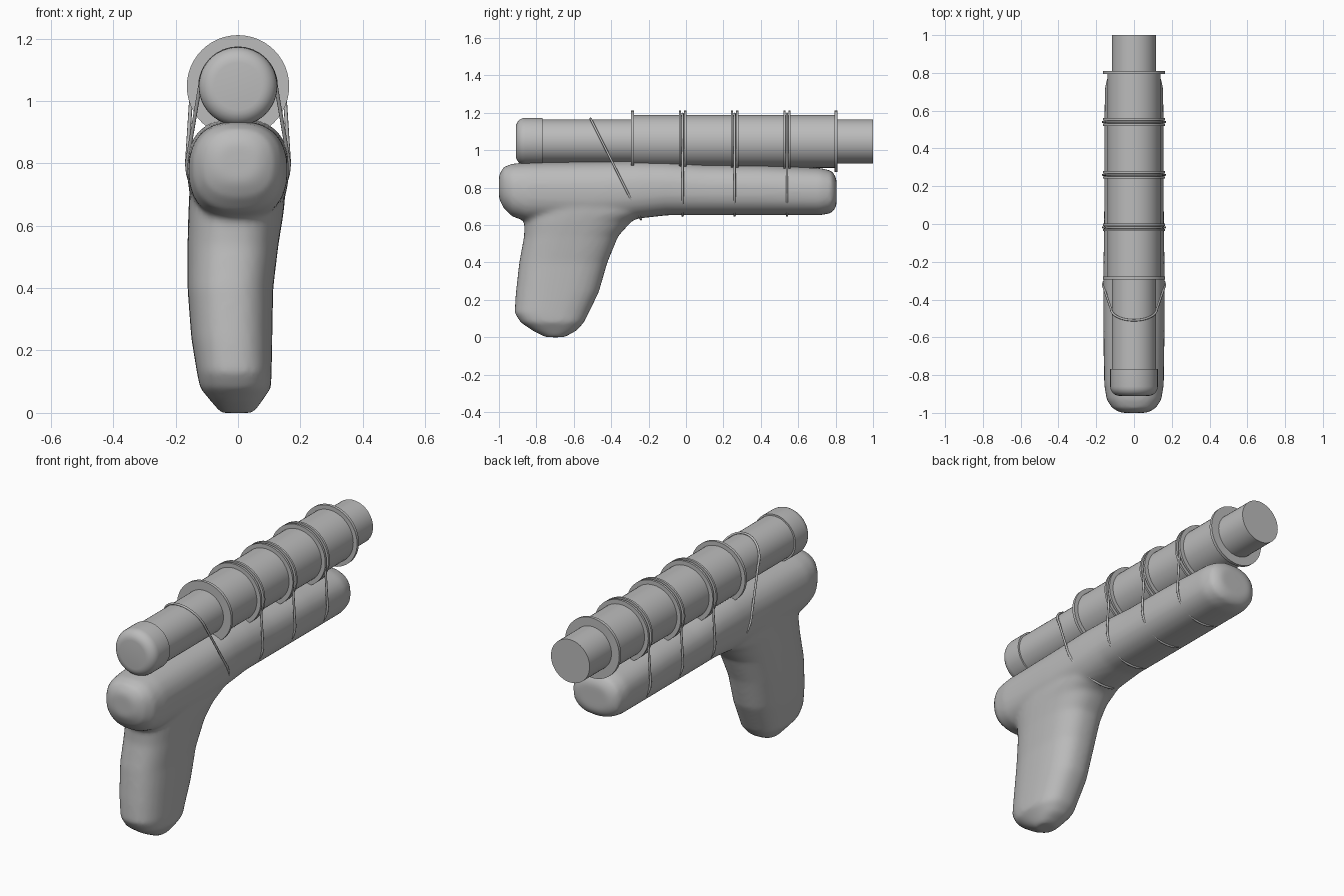
import bpy
import bmesh
from math import cos, sin, pi, tau, copysign

cube = bpy.data.objects.get("Cube")
if cube:
    bpy.data.objects.remove(cube, do_unlink=True)

grey = bpy.data.materials.new("plain_grey")
grey.use_nodes = True
colour = (0.5, 0.5, 0.5, 1)
grey.diffuse_color = colour
grey.node_tree.nodes["Principled BSDF"].inputs["Base Color"].default_value = colour

AXIS_Z = 1.047  # height of the barrel axis


def link(name, data):
    obj = bpy.data.objects.new(name, data)
    bpy.context.collection.objects.link(obj)
    data.materials.append(grey)
    return obj


def smooth(obj, angle):
    bpy.ops.object.select_all(action='DESELECT')
    obj.select_set(True)
    bpy.context.view_layer.objects.active = obj
    bpy.ops.object.shade_smooth_by_angle(angle=angle)


def skin(bm, rings):
    """Bridge a list of equal point loops and close both ends."""
    loops = [[bm.verts.new(p) for p in ring] for ring in rings]
    n = len(loops[0])
    for a, b in zip(loops, loops[1:]):
        for i in range(n):
            j = (i + 1) % n
            bm.faces.new((a[i], a[j], b[j], b[i]))
    bm.faces.new(loops[0][::-1])
    bm.faces.new(loops[-1])


def finish(name, bm):
    bmesh.ops.recalc_face_normals(bm, faces=bm.faces)
    mesh = bpy.data.meshes.new(name)
    bm.to_mesh(mesh)
    bm.free()
    return link(name, mesh)


def turned(name, profile, sides=48):
    """Turn (y, radius) pairs around the barrel axis."""
    bm = bmesh.new()
    skin(bm, [[(r * cos(tau * i / sides), y, AXIS_Z + r * sin(tau * i / sides))
               for i in range(sides)] for y, r in profile])
    smooth(finish(name, bm), 0.7)


def oval(u0, u1, v0, v1, power, sides=32):
    """Rounded-box outline filling the given bounds."""
    pts = []
    for i in range(sides):
        c, s = cos(tau * i / sides), sin(tau * i / sides)
        pts.append(((u0 + u1) / 2 + (u1 - u0) / 2 * copysign(abs(c) ** (2 / power), c),
                    (v0 + v1) / 2 + (v1 - v0) / 2 * copysign(abs(s) ** (2 / power), s)))
    return pts


# Barrel, sleeve and rounded end cap
turned("barrel", [(-0.85, 0.117), (1.0, 0.117)])
turned("sleeve", [(-0.285, 0.141), (0.8, 0.141)])
cap = [(-0.91 + 0.05 * (1 - sin(t * pi / 12)), 0.076 + 0.05 * cos(t * pi / 12))
       for t in range(6, -1, -1)]
turned("end_cap", cap + [(-0.768, 0.126)])

# Collars: one at each sleeve end, pairs where the wires pass
for y in (-0.285, 0.803):
    turned("end_collar", [(y - 0.008, 0.164), (y + 0.008, 0.164)])
WIRE_Y = (-0.018, 0.26, 0.54)
for y in WIRE_Y:
    for side in (-1, 1):
        c = y + side * 0.014
        turned("wire_collar", [(c - 0.006, 0.164), (c + 0.006, 0.164)])

# Carved stock with grip: two lofts fused into one smooth body
STOCK = [  # y, bottom, top, half width
    (-1.0, 0.74, 0.87, 0.07), (-0.975, 0.69, 0.91, 0.115),
    (-0.93, 0.645, 0.928, 0.145), (-0.85, 0.62, 0.935, 0.158),
    (-0.5, 0.61, 0.94, 0.163), (-0.25, 0.635, 0.945, 0.163),
    (-0.1, 0.652, 0.94, 0.16), (0.1, 0.652, 0.925, 0.158),
    (0.4, 0.652, 0.92, 0.158), (0.72, 0.652, 0.905, 0.155),
    (0.78, 0.665, 0.89, 0.14), (0.805, 0.70, 0.85, 0.10)]
GRIP = [  # z, front y, back y, right x, left x
    (0.0, -0.75, -0.65, -0.055, 0.05), (0.035, -0.82, -0.585, -0.085, 0.075),
    (0.08, -0.885, -0.545, -0.122, 0.106), (0.13, -0.917, -0.52, -0.132, 0.108),
    (0.24, -0.91, -0.466, -0.15, 0.11), (0.4, -0.892, -0.42, -0.162, 0.113),
    (0.54, -0.866, -0.362, -0.162, 0.13), (0.62, -0.865, -0.29, -0.16, 0.143),
    (0.67, -0.87, -0.18, -0.158, 0.15), (0.8, -0.88, -0.15, -0.15, 0.15)]
bm = bmesh.new()
skin(bm, [[(x, y, z) for x, z in oval(-w, w, lo, hi, 2.4)] for y, lo, hi, w in STOCK])
skin(bm, [[(x, y, z) for x, y in oval(x0, x1, y0, y1, 2.5)] for z, y0, y1, x0, x1 in GRIP])
stock = finish("stock_and_grip", bm)
smooth(stock, pi)
fuse = stock.modifiers.new("fuse", 'REMESH')
fuse.mode = 'VOXEL'
fuse.voxel_size = 0.013
fuse.use_smooth_shade = True
soften = stock.modifiers.new("soften", 'SMOOTH')
soften.factor = 0.5
soften.iterations = 8


def wire(name, top_radius, bottom, y_at):
    """Closed wire around barrel and stock; y_at gives y from height."""
    pts = []
    for i in range(17):
        a = pi * i / 16
        pts.append((top_radius * cos(a), AXIS_Z + top_radius * sin(a)))
    for i in range(17):
        a = pi + pi * i / 16
        pts.append((0.164 * cos(a), 0.80 + (0.80 - bottom) * sin(a)))
    curve = bpy.data.curves.new(name, 'CURVE')
    curve.dimensions = '3D'
    curve.bevel_depth = 0.006
    curve.bevel_resolution = 2
    line = curve.splines.new('POLY')
    line.points.add(len(pts) - 1)
    for p, (x, z) in zip(line.points, pts):
        p.co = (x, y_at(z), z, 1)
    line.use_cyclic_u = True
    link(name, curve)


# Binding wires: three upright, one slanted
for y in WIRE_Y:
    wire("binding_wire", 0.148, 0.65, lambda z, y=y: y)
wire("slanted_wire", 0.122, 0.63, lambda z: -0.51 + (1.169 - z) * 0.5)
